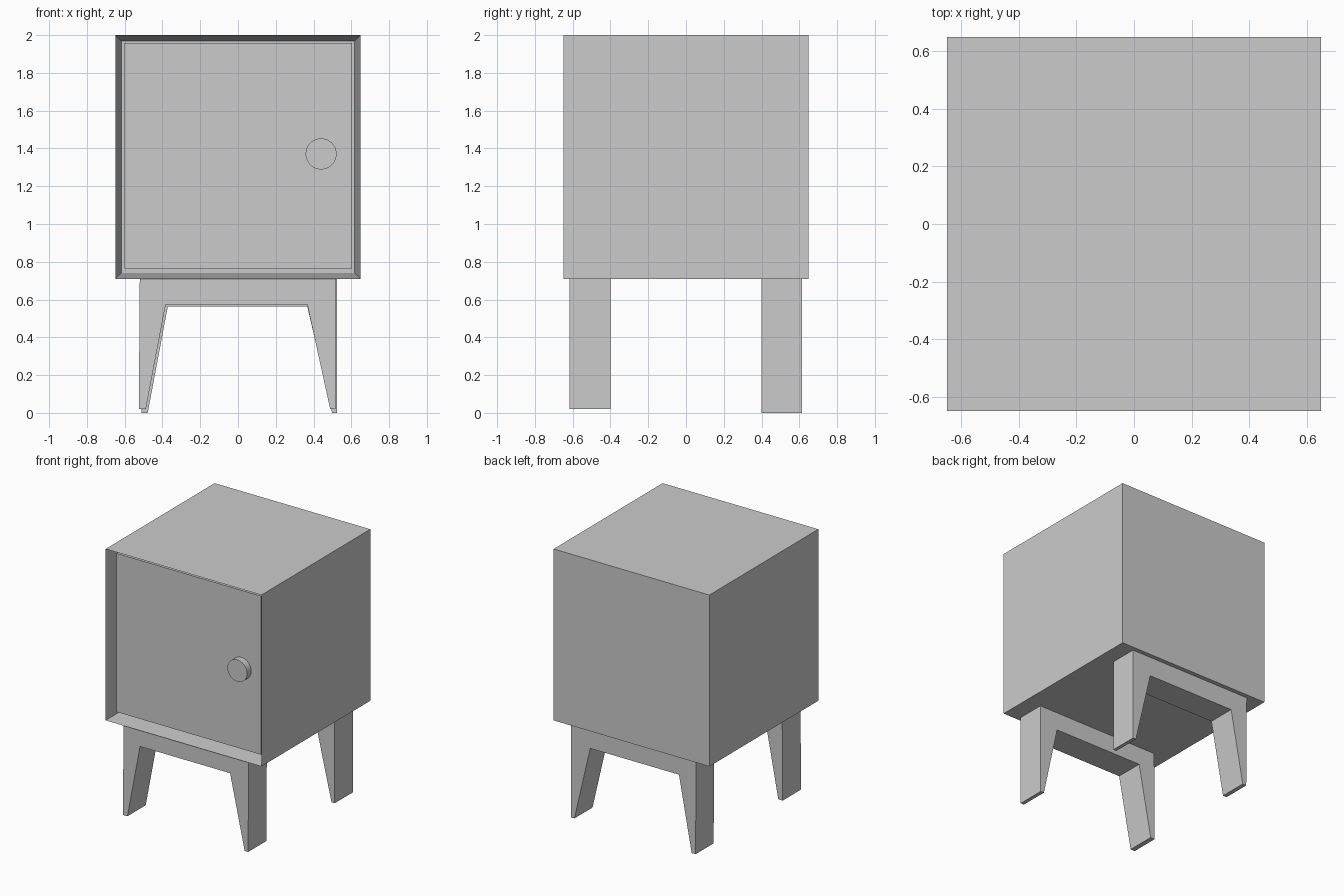
import bpy, bmesh, math
from mathutils import Matrix

if "Cube" in bpy.data.objects:
    bpy.data.objects.remove(bpy.data.objects["Cube"])


def finish(bm, name):
    bmesh.ops.recalc_face_normals(bm, faces=bm.faces)
    me = bpy.data.meshes.new(name)
    bm.to_mesh(me)
    bm.free()
    ob = bpy.data.objects.new(name, me)
    bpy.context.collection.objects.link(ob)
    return ob


def extrude_profile(name, points, y0, y1):
    """Closed x/z outline extruded from y0 to y1."""
    bm = bmesh.new()
    face = bm.faces.new([bm.verts.new((x, y0, z)) for x, z in points])
    ret = bmesh.ops.extrude_face_region(bm, geom=[face], use_keep_orig=True)
    moved = [g for g in ret["geom"] if isinstance(g, bmesh.types.BMVert)]
    bmesh.ops.translate(bm, verts=moved, vec=(0, y1 - y0, 0))
    return finish(bm, name)


def rect(x0, x1, z0, z1):
    return [(x0, z0), (x1, z0), (x1, z1), (x0, z1)]


# Hollow cabinet: box with an inset front pushed back to the rear panel
H = 0.648
bm = bmesh.new()
bmesh.ops.create_cube(bm, size=1, matrix=Matrix.Translation((0, 0, 1.355))
                      @ Matrix.Diagonal((2 * H, 2 * H, 1.29, 1)))
bm.faces.ensure_lookup_table()
front = min(bm.faces, key=lambda f: f.calc_center_median().y)
bmesh.ops.inset_region(bm, faces=[front], thickness=0.043)
bmesh.ops.translate(bm, verts=front.verts, vec=(0, 2 * H - 0.043, 0))
finish(bm, "cabinet_body")

# Door set back in the opening, with a hairline gap at left and bottom
extrude_profile("door", rect(-0.6, 0.604, 0.764, 1.957), -0.588, -0.545)

# Round door knob
bm = bmesh.new()
bmesh.ops.create_cone(bm, cap_ends=True, segments=48, radius1=0.082, radius2=0.082,
                      depth=0.05, matrix=Matrix.Translation((0.44, -0.612, 1.371))
                      @ Matrix.Rotation(math.pi / 2, 4, 'X'))
knob = finish(bm, "door_knob")
bpy.context.view_layer.objects.active = knob
knob.select_set(True)
bpy.ops.object.shade_smooth_by_angle()

# Leg frames: tapered legs joined by a rail
extrude_profile("front_leg_frame",
                [(-0.52, 0.71), (-0.525, 0.02), (-0.488, 0.02), (-0.383, 0.573),
                 (0.367, 0.573), (0.488, 0.02), (0.517, 0.02), (0.52, 0.71)],
                -0.618, -0.40)
extrude_profile("back_leg_frame",
                [(-0.515, 0.71), (-0.51, 0.0), (-0.478, 0.0), (-0.372, 0.562),
                 (0.367, 0.562), (0.498, 0.0), (0.525, 0.0), (0.525, 0.71)],
                0.40, 0.615)
